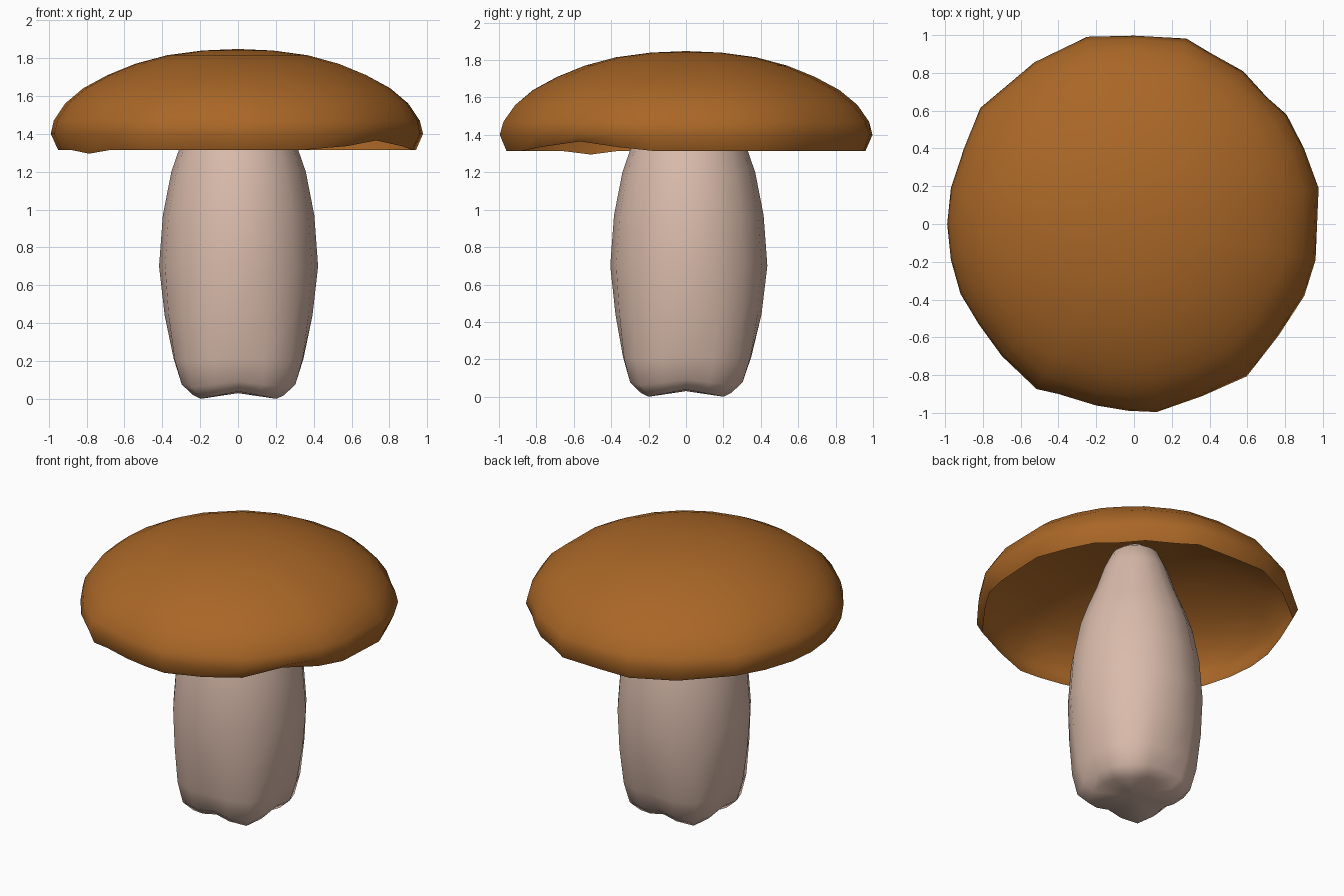
import bpy, bmesh, math

if "Cube" in bpy.data.objects:
    bpy.data.objects.remove(bpy.data.objects["Cube"])


def build(name, rings, top, bottom, color):
    """Skin a stack of equal-length rings, closing ends with optional pole points."""
    bm = bmesh.new()
    loops = [[bm.verts.new(p) for p in ring] for ring in rings]
    n = len(loops[0])
    for a, b in zip(loops, loops[1:]):
        for i in range(n):
            j = (i + 1) % n
            bm.faces.new((a[i], a[j], b[j], b[i]))
    for pole, loop in ((bottom, loops[0]), (top, loops[-1])):
        if pole:
            v = bm.verts.new(pole)
            for i in range(n):
                bm.faces.new((loop[i], loop[(i + 1) % n], v))
    bmesh.ops.recalc_face_normals(bm, faces=bm.faces)
    for f in bm.faces:
        f.smooth = True
    mesh = bpy.data.meshes.new(name)
    bm.to_mesh(mesh)
    bm.free()
    mat = bpy.data.materials.new(name + "_colour")
    mat.diffuse_color = color
    mat.use_nodes = True
    mat.node_tree.nodes["Principled BSDF"].inputs["Base Color"].default_value = mat.diffuse_color
    mesh.materials.append(mat)
    obj = bpy.data.objects.new(name, mesh)
    bpy.context.collection.objects.link(obj)
    return obj


# Cap: open dome with an irregular outline, rounder towards the crown
outline = [(.98, .19), (.9, .4), (.81, .58), (.7, .67), (.58, .81), (.4, .91),
           (.28, .99), (0, 1), (-.25, 1), (-.53, .86), (-.82, .62), (-.9, .4),
           (-.97, .19), (-.99, 0), (-.97, -.19), (-.92, -.37), (-.82, -.53),
           (-.7, -.7), (-.52, -.88), (-.4, -.9), (-.2, -.96), (-.03, -.99),
           (.12, -1), (.36, -.91), (.6, -.81), (.76, -.59), (.9, -.38), (.96, -.19)]
rim_lift = {25: .05, 24: .02, 26: .02, 16: -.02, 10: .02}
profile = [(.96, 1.315), (1, 1.40), (.985, 1.47), (.925, 1.56), (.83, 1.64),
           (.70, 1.71), (.55, 1.77), (.38, 1.815), (.19, 1.84)]
cap_rings = []
for k, (s, z) in enumerate(profile):
    w = max(0, 1 - k / 5)                       # weight of the irregular outline
    ring = []
    for i, (x, y) in enumerate(outline):
        r = math.hypot(x, y)
        f = s * (w + (1 - w) * .985 / r)
        ring.append((x * f, y * f, z + (rim_lift.get(i, 0) if k == 0 else 0)))
    cap_rings.append(ring)
build("cap", cap_rings, (0, 0, 1.848), None, (.40, .135, .02, 1))

# Stem: barrel with a lobed foot, narrowing up inside the cap
stem_profile = [(.26, .01), (.325, .06), (.365, .2), (.40, .44), (.42, .7),
                (.40, .97), (.355, 1.2), (.31, 1.33), (.25, 1.48),
                (.2, 1.63), (.15, 1.74), (.08, 1.79)]
N = 16
stem_rings = []
for r, z in stem_profile:
    lobe = .09 * max(0, 1 - z / .6)
    ring = []
    for i in range(N):
        a = 2 * math.pi * i / N
        q = r * (1 - lobe * math.cos(4 * a))
        foot = max(0, 1 - z / .3)
        dz = foot * (.02 + .02 * math.cos(4 * a))
        ring.append((q * math.cos(a) + .003, q * math.sin(a) + .015 * min(1, z * 2), z + dz))
    stem_rings.append(ring)
low = min(p[2] for p in stem_rings[0])
stem_rings[0] = [(x, y, z - low) for x, y, z in stem_rings[0]]
build("stem", stem_rings, (0, .01, 1.81), (0, 0, .03), (.70, .50, .41, 1))
